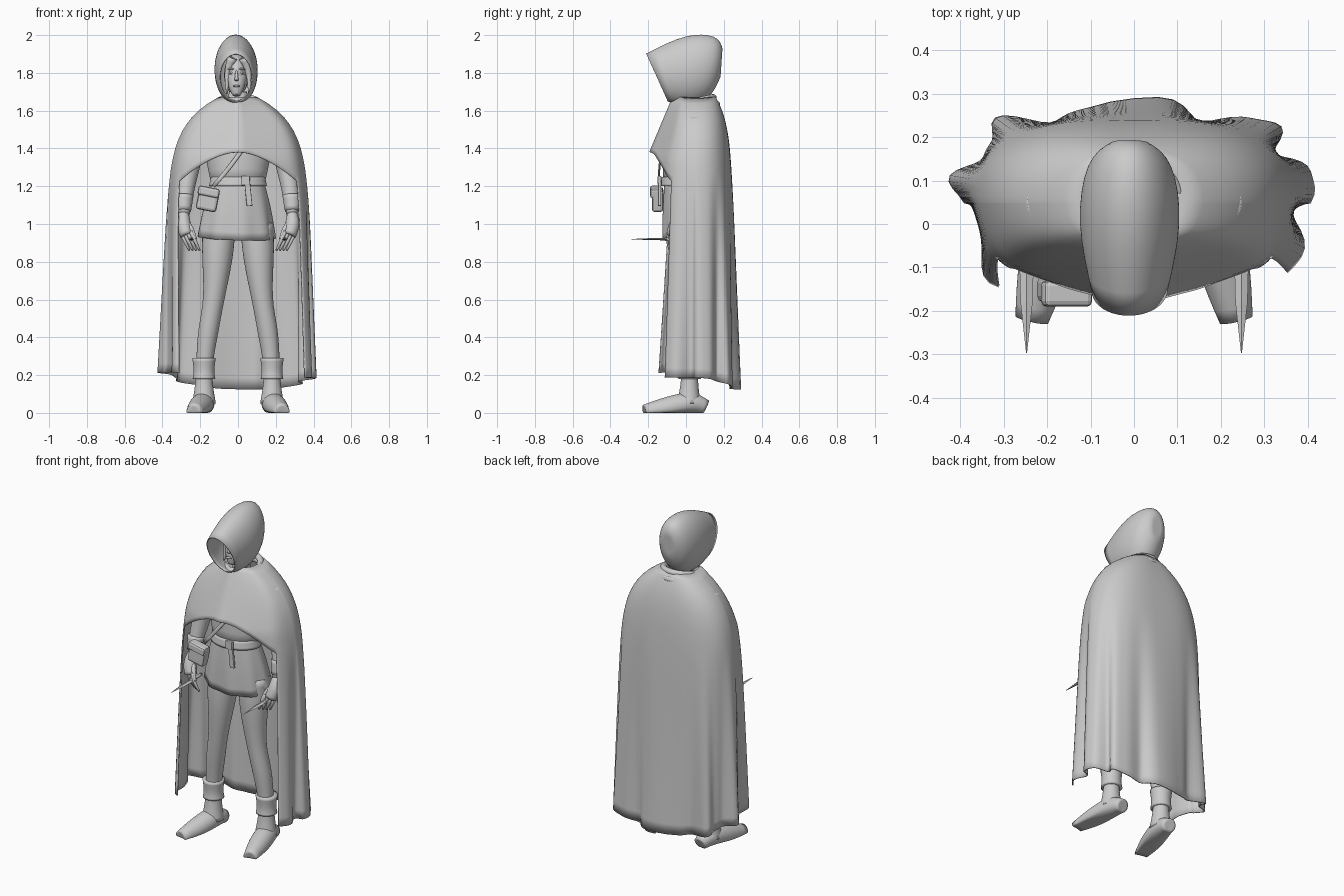
import bpy, bmesh, math
from mathutils import Vector

cube = bpy.data.objects.get("Cube")
if cube:
    bpy.data.objects.remove(cube)

grey = bpy.data.materials.new("plain_grey")
grey.use_nodes = True
grey.diffuse_color = (.6, .6, .6, 1)
grey.node_tree.nodes["Principled BSDF"].inputs["Base Color"].default_value = grey.diffuse_color


def finish(name, bm, smooth=True, subdivide=False, thickness=None):
    """Turn a bmesh into a linked object with its modifiers."""
    bmesh.ops.recalc_face_normals(bm, faces=bm.faces[:])
    for face in bm.faces:
        face.smooth = smooth
    mesh = bpy.data.meshes.new(name)
    bm.to_mesh(mesh)
    bm.free()
    mesh.materials.append(grey)
    obj = bpy.data.objects.new(name, mesh)
    bpy.context.collection.objects.link(obj)
    if subdivide:
        modifier = obj.modifiers.new("subdivision", "SUBSURF")
        modifier.levels = modifier.render_levels = 2
    if thickness:
        modifier = obj.modifiers.new("thickness", "SOLIDIFY")
        modifier.thickness, modifier.offset = thickness, 0
    return obj


def loft(name, rings, caps=(0, -1), smooth=True, thickness=None):
    """Skin a list of closed rings and close the chosen ends with creased caps."""
    bm = bmesh.new()
    crease = bm.edges.layers.float.new("crease_edge")
    loops = [[bm.verts.new(point) for point in ring] for ring in rings]
    for lower, upper in zip(loops, loops[1:]):
        for i in range(len(lower)):
            bm.faces.new((lower[i - 1], lower[i], upper[i], upper[i - 1]))
    for end in caps:
        for edge in bm.faces.new(loops[end]).edges:
            edge[crease] = 1
    return finish(name, bm, smooth, smooth, thickness)


def tube(name, path, side=1, sides=14, flat=1, up="Y", ripple=0, smooth=True):
    """Sweep an ellipse along (x, y, z, radius) points, kept above the ground."""
    centres = [Vector((side * x, y, z)) for x, y, z, radius in path]
    reference = Vector((0, up == "Y", up == "Z"))
    rings = []
    for k, centre in enumerate(centres):
        ahead = centres[min(k + 1, len(centres) - 1)]
        tangent = (ahead - centres[max(k - 1, 0)]).normalized()
        across = tangent.cross(reference).normalized()
        depth = across.cross(tangent) * flat
        ring = []
        for i in range(sides):
            angle = math.tau * i / sides
            radius = path[k][-1] * (1 + ripple * k * math.cos(9 * angle))
            point = centre + radius * (across * math.cos(angle) + depth * math.sin(angle))
            point.z = max(point.z, 0)
            ring.append(point)
        rings.append(ring)
    return loft(name, rings, smooth=smooth)


def ball(name, location, size):
    bm = bmesh.new()
    bmesh.ops.create_uvsphere(bm, u_segments=20, v_segments=14, radius=1)
    bmesh.ops.scale(bm, vec=size, verts=bm.verts)
    obj = finish(name, bm)
    obj.location = location


def box(name, location, size, tilt=0):
    bm = bmesh.new()
    bmesh.ops.create_cube(bm, size=1)
    bmesh.ops.scale(bm, vec=size, verts=bm.verts)
    obj = finish(name, bm, smooth=False)
    obj.location, obj.rotation_euler.y = location, tilt
    modifier = obj.modifiers.new("bevel", "BEVEL")
    modifier.width, modifier.segments = min(size) / 4, 2


def cloak_point(angle, z):
    """Domed shoulders falling into folds; the angle runs from the back to the left."""
    drop = NECK - z
    dome = 1 - math.exp(-drop / .14)
    s, c, middle = math.sin(angle), math.cos(angle), .05
    low = max(drop - .4, 0)
    width = .1 + .26 * dome + .025 * drop
    wave = .75 * math.cos(9 * angle) + .25 * math.sin(17 * angle)
    fold = 1 + (.07 + .04 * max(c, 0)) * low * wave
    spread = abs(s) ** .7
    x = math.copysign(spread, s) * width * fold
    if c > 0:
        return x, middle + fold * (.105 + .08 * dome + .02 * drop) * c ** .85, z
    # The front comes to a blunt wedge; the right edge swings further forward
    front = .12 + .36 * min(drop, .33) + .06 * drop
    if s < 0:
        front += .06 * low
        x *= 1 + .2 * c * low
    wedge = (1 - .55 * spread) * (1 - spread ** 16)
    return x, middle - fold * front * wedge, z


def make_cloak(columns=120, mantle_rows=14, drape_rows=20):
    """The mantle closes in front; below its hem the cloak hangs open."""
    bm = bmesh.new()
    grid = []
    for i in range(columns):
        angle = math.tau * i / columns
        mantle_hem = 1.38 - .2 * abs(math.sin(angle)) ** 1.3
        hem = .2 - .075 * max(math.cos(angle), 0) ** 2 - .015 * math.sin(angle)
        heights = [NECK + (mantle_hem - NECK) * k / mantle_rows for k in range(mantle_rows)]
        heights += [mantle_hem + (hem - mantle_hem) * k / drape_rows for k in range(drape_rows + 1)]
        grid.append([bm.verts.new(cloak_point(angle, z)) for z in heights])
    for i in range(columns):
        near, far = grid[i - 1], grid[i]
        is_open = math.cos(math.tau * (i - .5) / columns) < -.57
        for k in range(mantle_rows if is_open else mantle_rows + drape_rows):
            bm.faces.new((near[k], far[k], far[k + 1], near[k + 1]))
    loose = [v for v in bm.verts if not v.link_faces]
    bmesh.ops.delete(bm, geom=loose, context="VERTS")
    finish("cloak", bm, thickness=.006)


NECK = 1.67
make_cloak()

# Hood: top y and z, bottom y and z, half width, from the back to the rim
hood_rings = []
for top_y, top_z, low_y, low_z, width in ((.19, 1.93, .18, 1.78, .04), (.17, 2, .13, 1.66, .1),
                                          (0, 2.01, 0, 1.62, .122), (-.21, 1.9, -.095, 1.65, .085)):
    top, low = Vector((-.012, top_y, top_z)), Vector((-.008, low_y, low_z))
    turns = [math.tau * i / 24 for i in range(24)]
    hood_rings.append([low.lerp(top, .5 + math.sin(a) / 2) + Vector((width * math.cos(a), 0, 0)) for a in turns])
loft("hood", hood_rings, caps=(0,), thickness=.006)

# Gathered collar rolls, higher at the back, joined under the chin
for label, radius, height in (("upper", .1, 1.65), ("lower", .12, 1.61)):
    turns = [math.pi + math.tau * i / 24 for i in range(26)]
    tube(label + "_collar_roll", [(radius * math.sin(a), .05 + radius * math.cos(a) * .95,
                                   height + radius * math.cos(a) / 5, .02) for a in turns], sides=8, up="Z")

# Head and face
ball("head", (-.008, .03, 1.79), (.066, .1, .11))
tube("jaw", [(-.008, -.02, 1.78, .055), (-.008, -.04, 1.72, .045), (-.008, -.05, 1.68, .02)], flat=.9)
tube("nose", [(-.008, -.065, 1.81, .006), (-.008, -.08, 1.76, .012)], sides=8)
ball("mouth", (-.008, -.08, 1.73), (.02, .008, .006))
tube("neck", [(0, .03, 1.7, .05), (0, .04, 1.5, .06)])

# Tunic, belt, pouch and strap
tube("tunic_top", [(0, .05, 1.6, .12), (0, .03, 1.5, .21), (0, -.02, 1.2, .14)], sides=24, flat=.75)
tube("tunic_skirt", [(0, -.02, 1.24, .135), (-.005, 0, 1.1, .178), (-.01, .02, .93, .207)],
     sides=54, flat=.7, ripple=.015)
tube("belt", [(0, -.02, 1.25, .145), (0, -.02, 1.2, .155)], sides=28, flat=.75)
box("belt_buckle", (.04, -.14, 1.23), (.045, .02, .05))
box("belt_tail", (.055, -.14, 1.16), (.03, .015, .13), -.1)
box("pouch", (-.16, -.15, 1.13), (.11, .06, .12), .2)
box("pouch_flap", (-.155, -.16, 1.17), (.115, .06, .05), .2)
tube("shoulder_strap", [(-.13, -.14, 1.2, .012), (0, -.15, 1.35, .012), (.13, -.04, 1.57, .012)],
     sides=8, flat=.5)

# Limb paths for the left side
LIMBS = {
    "leg": [(.1, .01, 1, .09), (.108, 0, .83, .088), (.125, -.01, .6, .052),
            (.16, .01, .43, .058), (.18, .02, .25, .042), (.18, .018, .14, .048), (.18, .015, .05, .065)],
    "boot_cuff": [(.18, .02, .29, .064), (.18, .02, .22, .054), (.18, .02, .18, .062)],
    "arm": [(.19, .05, 1.55, .06), (.26, .04, 1.3, .056), (.285, 0, 1.13, .044), (.285, -.03, 1.05, .03)],
    "bracer": [(.284, 0, 1.15, .05), (.287, -.02, 1.07, .04)],
    "palm": [(.286, -.03, 1.06, .026), (.292, -.05, 1, .043), (.272, -.07, .94, .036)],
}
SHOE = [(.17, .105, .03, .04), (.178, .04, .06, .062), (.205, -.09, .025, .066), (.235, -.22, .005, .04)]

# Face details, limbs, hands and knives on both sides
for side, label in ((1, "left_"), (-1, "right_")):
    ball(label + "eye", (side * .026 - .008, -.055, 1.8), (.013, .008, .006))
    ball(label + "brow", (side * .027 - .008, -.055, 1.82), (.02, .01, .006))
    tube(label + "hair_lock", [(.03, -.04, 1.88, .03), (.062, -.03, 1.8, .016), (.058, -.05, 1.69, .005)],
         side, sides=8)
    for part, path in LIMBS.items():
        tube(label + part, path, side)
    tube(label + "shoe", SHOE, side, up="Z")
    for finger, word in enumerate(("index", "middle", "ring", "little")):
        x, y = .302 - .018 * finger, -.055 - .01 * finger
        tube(label + word + "_finger", [(x, y, .96, .013), (x - .02, y - .015, .91, .011), (x - .045, y, .86, .006)],
             side, sides=8)
    tube(label + "thumb", [(.265, -.06, 1, .016), (.24, -.085, .965, .013), (.225, -.095, .92, .008)],
         side, sides=8)
    tube(label + "knife_grip", [(.25, 0, .92, .01), (.247, -.11, .92, .01)], side, sides=8, up="Z")
    tube(label + "knife_blade", [(.247, -.1, .92, .016), (.247, -.18, .92, .014), (.247, -.297, .92, .001)],
         side, sides=4, flat=.4, up="Z", smooth=False)
